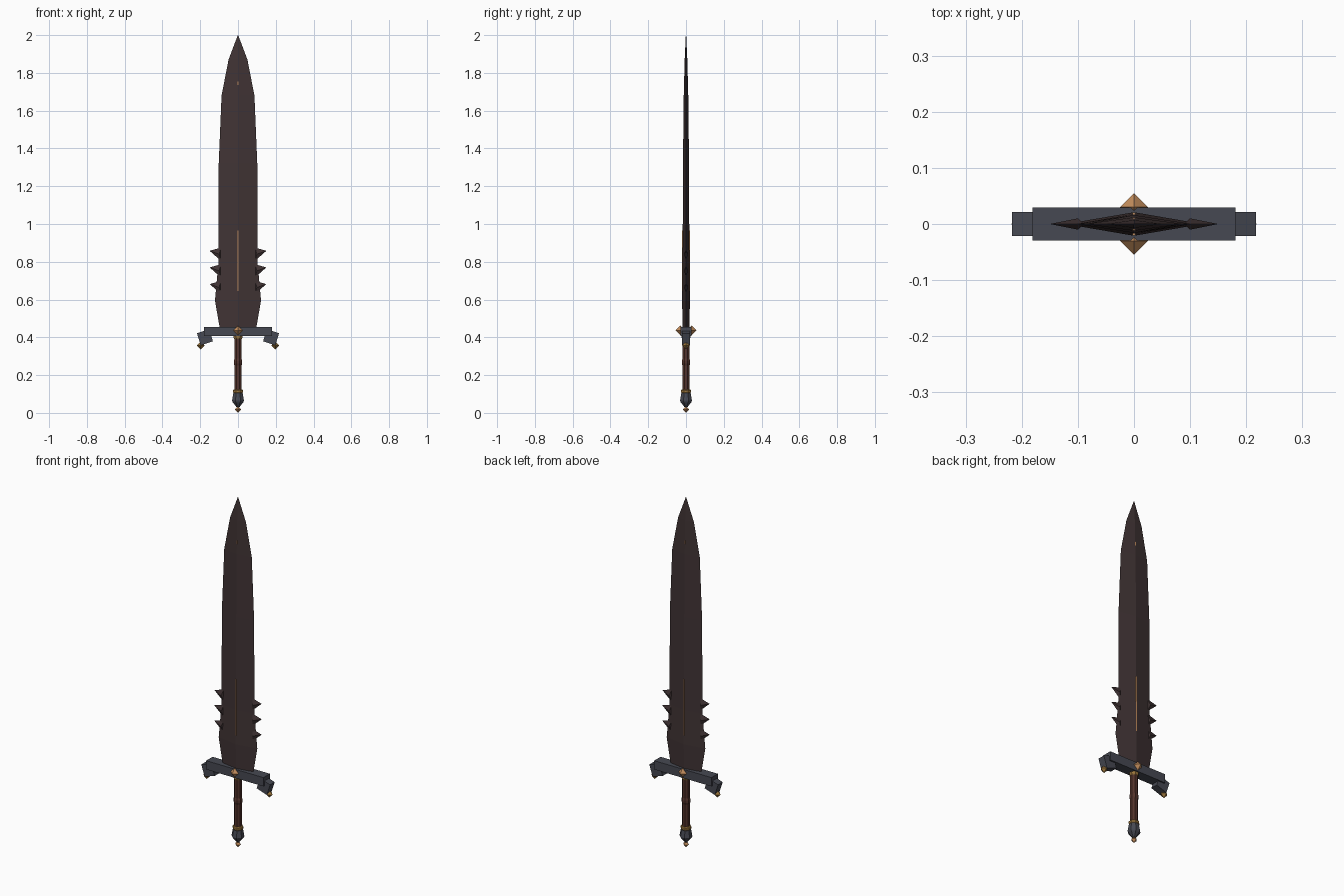
import bpy, bmesh, math
from mathutils import Matrix, Vector

cube = bpy.data.objects.get("Cube")
if cube:
    bpy.data.objects.remove(cube, do_unlink=True)


def material(name, rgb):
    m = bpy.data.materials.new(name)
    m.use_nodes = True
    m.diffuse_color = (*rgb, 1)
    bsdf = next(n for n in m.node_tree.nodes if n.type == 'BSDF_PRINCIPLED')
    bsdf.inputs["Base Color"].default_value = (*rgb, 1)
    return m


BLADE = material("dark brown steel", (0.052, 0.034, 0.035))
IRON = material("blue grey iron", (0.062, 0.066, 0.085))
LEATHER = material("brown leather", (0.09, 0.034, 0.025))
COPPER = material("copper", (0.55, 0.27, 0.11))
GOLD = material("aged gold", (0.33, 0.18, 0.045))


def finish(name, bm, mat):
    bmesh.ops.recalc_face_normals(bm, faces=bm.faces)
    me = bpy.data.meshes.new(name)
    bm.to_mesh(me)
    bm.free()
    me.materials.append(mat)
    ob = bpy.data.objects.new(name, me)
    bpy.context.collection.objects.link(ob)
    return ob


def loft(name, rings, mat):
    """Skin a list of equal-length point rings and cap both ends."""
    bm = bmesh.new()
    vs = [[bm.verts.new(p) for p in ring] for ring in rings]
    n = len(vs[0])
    for a, b in zip(vs, vs[1:]):
        for i in range(n):
            j = (i + 1) % n
            bm.faces.new((a[i], a[j], b[j], b[i]))
    bm.faces.new(vs[0])
    bm.faces.new(vs[-1])
    return finish(name, bm, mat)


def lathe(name, profile, mat, sides=8):
    """Turn (radius, z) pairs about the z axis."""
    ang = [2 * math.pi * (i + 0.5) / sides for i in range(sides)]
    return loft(name, [[(r * math.cos(a), r * math.sin(a), z) for a in ang]
                       for r, z in profile], mat)


def box(name, centre, size, mat, tilt=0):
    bm = bmesh.new()
    m = (Matrix.Translation(centre) @ Matrix.Rotation(tilt, 4, 'Y')
         @ Matrix.Diagonal((*size, 1)))
    bmesh.ops.create_cube(bm, size=1, matrix=m)
    return finish(name, bm, mat)


def gem(name, centre, r, mat):
    """Octahedral stud."""
    bm = bmesh.new()
    for axis in range(3):
        for s in (-r, r):
            p = Vector(centre)
            p[axis] += s
            bm.verts.new(p)
    bmesh.ops.convex_hull(bm, input=bm.verts)
    return finish(name, bm, mat)


# Blade: diamond sections (half width, half thickness, height)
sections = [(0.095, 0.017, 0.44), (0.122, 0.021, 0.595), (0.104, 0.018, 0.79),
            (0.102, 0.016, 1.32), (0.087, 0.012, 1.68), (0.05, 0.007, 1.87),
            (0.001, 0.001, 2.0)]
loft("blade", [[(w, 0, z), (0, t, z), (-w, 0, z), (0, -t, z)]
               for w, t, z in sections], BLADE)

# Copper inlay along the ridge, and its far end near the point
box("ridge_inlay", (0, 0, 0.805), (0.006, 0.0405, 0.32), COPPER)
box("ridge_inlay_tip", (0, 0, 1.745), (0.005, 0.0235, 0.02), COPPER)

# Side parts, mirrored
for side, s in (("left", 1), ("right", -1)):
    for k in range(3):
        z = 0.84 - 0.088 * k
        bm = bmesh.new()
        for p in ((0.09, 0, z + 0.035), (0.09, 0, z - 0.035), (0.1, 0.01, z),
                  (0.1, -0.01, z), (0.15, 0, z + 0.018)):
            bm.verts.new((s * p[0], p[1], p[2]))
        bmesh.ops.convex_hull(bm, input=bm.verts)
        finish(f"{side}_barb_{k + 1}", bm, BLADE)
    box(f"{side}_guard_end", (s * 0.175, 0, 0.40), (0.067, 0.042, 0.067),
        IRON, tilt=s * math.radians(18.4))
    gem(f"{side}_guard_stud", (s * 0.198, 0, 0.357), 0.021, GOLD)

# Crossguard with a gem on each face
box("crossguard", (0, 0, 0.431), (0.362, 0.058, 0.05), IRON)
gem("front_gem", (0, -0.03, 0.437), 0.025, COPPER)
gem("back_gem", (0, 0.03, 0.437), 0.025, COPPER)

# Grip, collars and pommel
lathe("grip", [(0.02, 0.11), (0.02, 0.25), (0.024, 0.262), (0.024, 0.275),
               (0.02, 0.287), (0.02, 0.41)], LEATHER)
lathe("upper_collar", [(0.021, 0.39), (0.025, 0.397), (0.025, 0.41)], GOLD)
lathe("lower_collar", [(0.024, 0.103), (0.028, 0.108), (0.028, 0.119),
                       (0.024, 0.124)], GOLD)
lathe("pommel", [(0.008, 0.03), (0.03, 0.056), (0.034, 0.065), (0.027, 0.104)], IRON)
gem("pommel_gem", (0, 0, 0.018), 0.018, COPPER)
